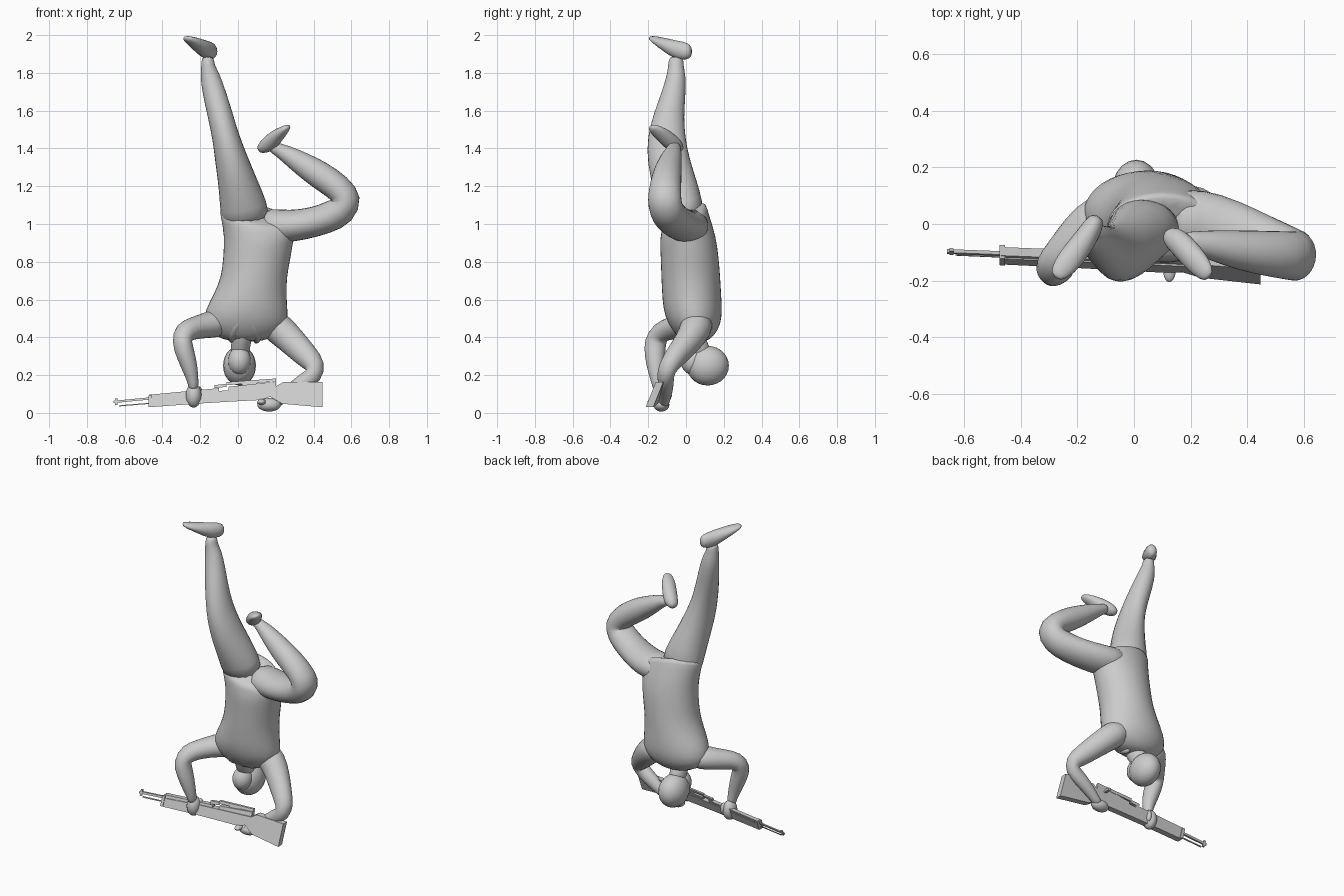
import bpy, bmesh, math
from mathutils import Vector

grey = bpy.data.materials.new("plain grey")
grey.diffuse_color = (0.6, 0.6, 0.6, 1)


def finish(name, bm, smooth=True, subdivide=False):
    bmesh.ops.recalc_face_normals(bm, faces=bm.faces[:])
    me = bpy.data.meshes.new(name)
    bm.to_mesh(me)
    bm.free()
    ob = bpy.data.objects.new(name, me)
    bpy.context.collection.objects.link(ob)
    me.materials.append(grey)
    if subdivide:
        ob.modifiers.new("round", "SUBSURF").levels = 1
        ob.modifiers["round"].render_levels = 1
    for p in me.polygons:
        p.use_smooth = smooth
    return ob


def loft(name, rings, ref=(0, 1, 0), sides=14, tilt=None):
    """Skin elliptical rings (x, y, z, half width, half depth) along a path.
    tilt = {ring index: (z slope in x, z slope in y)}"""
    bm = bmesh.new()
    pts = [Vector(r[:3]) for r in rings]
    loops = []
    for i, r in enumerate(rings):
        t = (pts[min(i + 1, len(pts) - 1)] - pts[max(i - 1, 0)]).normalized()
        v = Vector(ref)
        v = (v - t * v.dot(t)).normalized()
        u = v.cross(t)
        if tilt:
            u, v = Vector((1, 0, 0)), Vector((0, 1, 0))
        loop = []
        for k in range(sides):
            a = 2 * math.pi * k / sides
            d = u * (math.cos(a) * r[3] * 1.02) + v * (math.sin(a) * r[4] * 1.02)
            if tilt and i in tilt:
                d.z = tilt[i][0] * d.x + tilt[i][1] * d.y
            loop.append(bm.verts.new(pts[i] + d))
        loops.append(loop)
    for a, b in zip(loops, loops[1:]):
        for k in range(sides):
            n = (k + 1) % sides
            bm.faces.new((a[k], a[n], b[n], b[k]))
    bm.faces.new(loops[0][::-1])
    bm.faces.new(loops[-1])
    return finish(name, bm, subdivide=True)


def ball(name, centre, radii):
    bm = bmesh.new()
    bmesh.ops.create_uvsphere(bm, u_segments=20, v_segments=14, radius=1)
    for v in bm.verts:
        v.co = Vector([c + r * p for c, r, p in zip(centre, radii, v.co)])
    return finish(name, bm)


def plate(name, outline, thick, shift=0.0):
    """Extruded side profile of a gun part, leaned and swung into the hands."""
    bm = bmesh.new()
    sides = []
    for s in (-0.5, 0.5):
        sides.append([bm.verts.new((x, -0.135 - 0.077 * x + 0.4 * (z - 0.09) + s * thick + shift, z))
                      for x, z in outline])
    n = len(outline)
    bm.faces.new(sides[0])
    bm.faces.new(sides[1][::-1])
    for i in range(n):
        j = (i + 1) % n
        bm.faces.new((sides[0][i], sides[1][i], sides[1][j], sides[0][j]))
    return finish(name, bm, smooth=False)


def bar(name, x0, z0, x1, z1, h, thick, shift=0.0):
    return plate(name, [(x0, z0 - h), (x1, z1 - h), (x1, z1 + h), (x0, z0 + h)], thick, shift)


# Torso, upside down, with a slanted hem at the top
loft("torso", [
    (0.04, 0.05, 0.375, 0.08, 0.06), (0.04, 0.05, 0.41, 0.17, 0.10),
    (0.04, 0.045, 0.47, 0.225, 0.14), (0.045, 0.035, 0.55, 0.215, 0.155),
    (0.065, 0.03, 0.63, 0.19, 0.155), (0.085, 0.025, 0.72, 0.172, 0.155),
    (0.10, 0.02, 0.82, 0.177, 0.152), (0.11, 0.01, 0.92, 0.18, 0.148),
    (0.105, -0.005, 1.00, 0.195, 0.125), (0.10, -0.01, 1.05, 0.20, 0.115),
    (0.10, -0.01, 1.055, 0.15, 0.09)],
    sides=20, tilt={7: (-0.1, 0.1), 8: (-0.2, 0.4), 9: (-0.2, 0.5), 10: (-0.2, 0.5)})

# Head, neck and collar
ball("head", (0.008, 0.115, 0.25), (0.087, 0.112, 0.105))
ball("jaw", (0.008, 0.04, 0.275), (0.062, 0.068, 0.075))
loft("neck", [(0.03, 0.0, 0.49, 0.06, 0.06), (0.025, 0.02, 0.42, 0.056, 0.06),
              (0.012, 0.06, 0.35, 0.05, 0.06), (0.01, 0.09, 0.29, 0.05, 0.06)])
for s in (-1, 1):
    loft("collar_flap", [(0.035 + s * 0.015, -0.09, 0.51, 0.012, 0.015),
                         (0.035 + s * 0.05, -0.065, 0.455, 0.03, 0.02),
                         (0.035 + s * 0.075, 0.0, 0.40, 0.025, 0.03),
                         (0.035 + s * 0.06, 0.08, 0.38, 0.02, 0.03)], sides=8)

# Raised straight leg and foot
loft("straight_leg", [
    (0.045, -0.005, 1.00, 0.13, 0.10), (0.03, -0.02, 1.09, 0.128, 0.115),
    (0.0, -0.06, 1.21, 0.105, 0.118), (-0.035, -0.095, 1.34, 0.088, 0.113),
    (-0.065, -0.105, 1.46, 0.071, 0.102), (-0.095, -0.09, 1.58, 0.067, 0.08),
    (-0.125, -0.065, 1.69, 0.062, 0.064), (-0.15, -0.05, 1.79, 0.052, 0.05),
    (-0.16, -0.055, 1.84, 0.034, 0.04), (-0.16, -0.05, 1.89, 0.034, 0.04)])
loft("raised_foot", [
    (-0.128, 0.03, 1.915, 0.022, 0.028), (-0.14, 0.0, 1.912, 0.036, 0.05),
    (-0.17, -0.05, 1.922, 0.042, 0.05), (-0.21, -0.105, 1.948, 0.046, 0.036),
    (-0.25, -0.155, 1.972, 0.042, 0.022), (-0.28, -0.19, 1.988, 0.022, 0.01)],
    ref=(0, 0, 1), sides=12)

# Bent leg and foot
loft("bent_leg", [
    (0.12, 0.02, 1.00, 0.09, 0.10), (0.22, 0.015, 0.985, 0.09, 0.115),
    (0.34, -0.025, 0.995, 0.082, 0.112), (0.46, -0.07, 1.025, 0.08, 0.10),
    (0.555, -0.105, 1.07, 0.088, 0.092), (0.585, -0.115, 1.13, 0.085, 0.09),
    (0.53, -0.11, 1.195, 0.075, 0.085), (0.43, -0.10, 1.262, 0.076, 0.078),
    (0.33, -0.085, 1.325, 0.062, 0.064), (0.25, -0.07, 1.375, 0.045, 0.048),
    (0.21, -0.065, 1.395, 0.034, 0.038), (0.17, -0.06, 1.415, 0.03, 0.035)])
loft("bent_foot", [
    (0.108, -0.035, 1.392, 0.02, 0.018), (0.135, -0.045, 1.405, 0.042, 0.035),
    (0.17, -0.075, 1.43, 0.046, 0.045), (0.205, -0.115, 1.465, 0.046, 0.038),
    (0.24, -0.155, 1.495, 0.042, 0.025), (0.268, -0.19, 1.518, 0.022, 0.012)],
    ref=(-0.6, 0.2, 0.8), sides=12)

# Arm and hand holding the fore-end
loft("fore_arm_side", [
    (-0.08, 0.04, 0.48, 0.08, 0.09), (-0.16, 0.0, 0.465, 0.07, 0.08),
    (-0.23, -0.07, 0.45, 0.06, 0.065), (-0.285, -0.135, 0.43, 0.062, 0.058),
    (-0.30, -0.165, 0.38, 0.055, 0.06), (-0.275, -0.165, 0.30, 0.05, 0.055),
    (-0.25, -0.16, 0.22, 0.04, 0.042), (-0.237, -0.15, 0.16, 0.028, 0.032),
    (-0.235, -0.145, 0.12, 0.026, 0.03)])
ball("fore_hand", (-0.235, -0.13, 0.092), (0.042, 0.05, 0.064))
ball("fore_thumb", (-0.205, -0.105, 0.10), (0.018, 0.022, 0.04))

# Arm and hand holding the grip
loft("grip_arm_side", [
    (0.14, 0.06, 0.50, 0.08, 0.09), (0.22, 0.055, 0.445, 0.085, 0.085),
    (0.29, 0.01, 0.375, 0.075, 0.072), (0.36, -0.05, 0.305, 0.066, 0.06),
    (0.415, -0.095, 0.245, 0.056, 0.052), (0.405, -0.11, 0.20, 0.05, 0.045),
    (0.34, -0.105, 0.155, 0.048, 0.042), (0.26, -0.11, 0.10, 0.036, 0.036),
    (0.21, -0.115, 0.06, 0.028, 0.028), (0.18, -0.12, 0.045, 0.026, 0.028)])
ball("grip_hand", (0.165, -0.13, 0.043), (0.062, 0.042, 0.036))
ball("grip_finger", (0.125, -0.165, 0.058), (0.022, 0.04, 0.016))

# Rifle: stock, barrel, rods, sights and scope
plate("stock", [(0.447, 0.03), (0.447, 0.163), (0.24, 0.163), (0.20, 0.14), (0.05, 0.128),
                (-0.2, 0.108), (-0.47, 0.078), (-0.47, 0.03), (-0.2, 0.05), (0.0, 0.062),
                (0.12, 0.068), (0.17, 0.085), (0.235, 0.048)], 0.04)
bar("receiver", -0.05, 0.12, 0.2, 0.148, 0.018, 0.028)
bar("hand_guard", -0.47, 0.082, -0.1, 0.117, 0.014, 0.03)
bar("barrel", -0.66, 0.058, -0.45, 0.078, 0.006, 0.012)
bar("cleaning_rod", -0.63, 0.037, -0.45, 0.052, 0.003, 0.006)
bar("front_sight", -0.652, 0.058, -0.638, 0.06, 0.018, 0.01)
bar("barrel_band", -0.475, 0.062, -0.455, 0.064, 0.03, 0.048)
bar("scope", -0.06, 0.155, 0.2, 0.174, 0.008, 0.016)
bar("rear_sight", -0.125, 0.139, -0.06, 0.146, 0.008, 0.018)
bar("scope_mount", 0.02, 0.15, 0.1, 0.157, 0.012, 0.012)
bar("bolt_handle", 0.13, 0.145, 0.147, 0.146, 0.007, 0.05, 0.03)
bar("trigger_guard", 0.10, 0.052, 0.16, 0.062, 0.004, 0.012)
